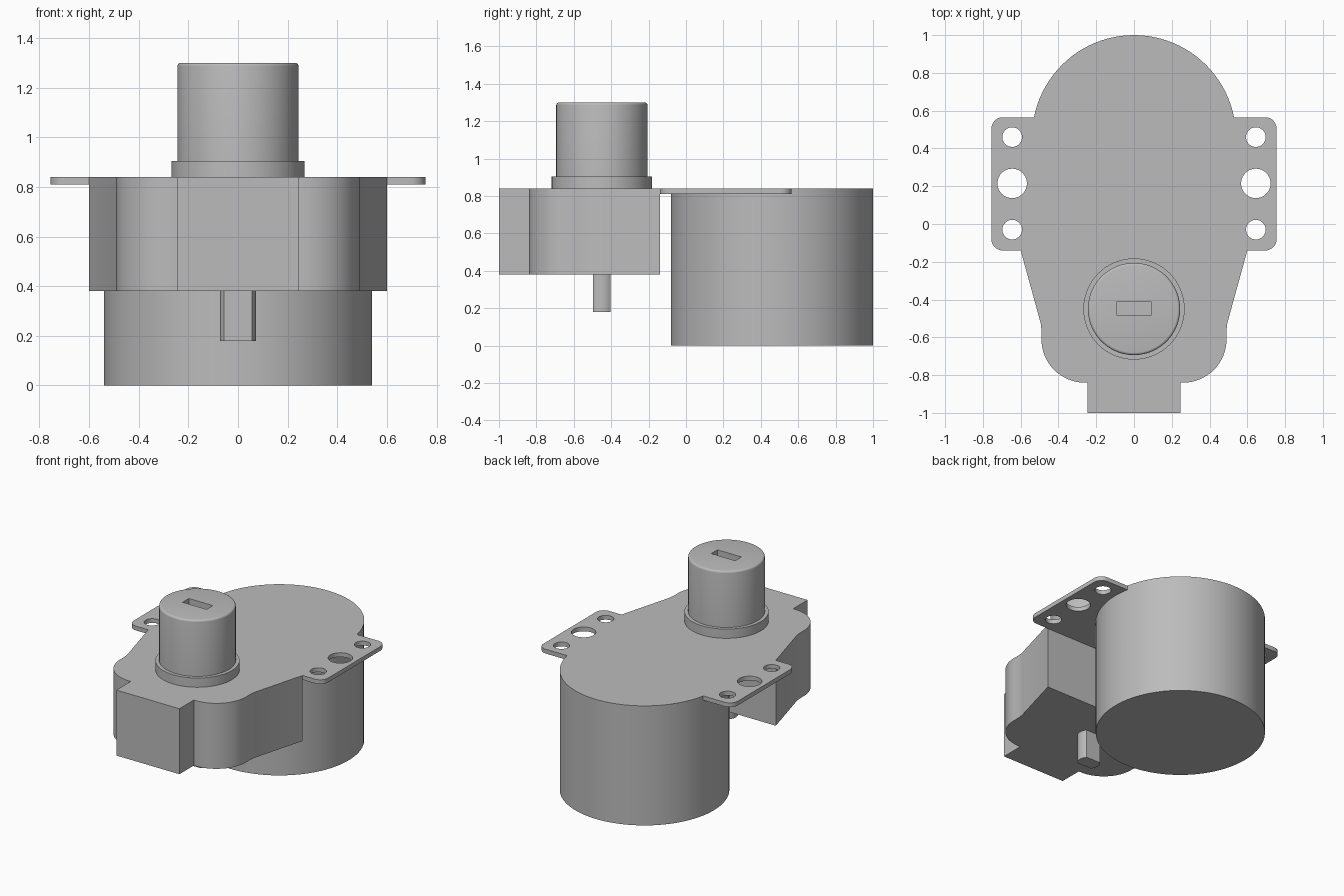
import bpy, bmesh, math

if "Cube" in bpy.data.objects:
    bpy.data.objects.remove(bpy.data.objects["Cube"], do_unlink=True)

metal = bpy.data.materials.new("grey_metal")
metal.use_nodes = True
GREY = (0.5, 0.5, 0.5, 1)
metal.diffuse_color = GREY
metal.node_tree.nodes["Principled BSDF"].inputs["Base Color"].default_value = GREY

TOP = 0.84          # shared top surface
SHAFT_Y = -0.45     # output shaft axis


def arc(cx, cy, r, start, end, steps):
    """Points along an arc, angles in degrees."""
    angles = [math.radians(start + (end - start) * i / steps) for i in range(steps + 1)]
    return [(cx + r * math.cos(a), cy + r * math.sin(a)) for a in angles]


def circle(cx, cy, r, steps=64):
    return arc(cx, cy, r, 0, 360, steps)[:-1]


def mirrored(half):
    """Close a right-hand half outline with its mirror image."""
    return half + [(-x, y) for x, y in reversed(half)]


def add_mesh(name, bm):
    bmesh.ops.recalc_face_normals(bm, faces=bm.faces)
    mesh = bpy.data.meshes.new(name)
    bm.to_mesh(mesh)
    bm.free()
    mesh.materials.append(metal)
    obj = bpy.data.objects.new(name, mesh)
    bpy.context.collection.objects.link(obj)
    return obj


def prism(name, outlines, z0, z1):
    """Extrude one or more closed outlines from z0 to z1."""
    bm = bmesh.new()
    for outline in outlines:
        face = bm.faces.new([bm.verts.new((x, y, z0)) for x, y in outline])
        new = bmesh.ops.extrude_face_region(bm, geom=[face], use_keep_orig=True)["geom"]
        verts = [g for g in new if isinstance(g, bmesh.types.BMVert)]
        bmesh.ops.translate(bm, verts=verts, vec=(0, 0, z1 - z0))
    return add_mesh(name, bm)


def select_only(obj):
    bpy.ops.object.select_all(action="DESELECT")
    obj.select_set(True)
    bpy.context.view_layer.objects.active = obj


def combine(obj, other, operation):
    """Apply a boolean and remove the other solid."""
    mod = obj.modifiers.new("boolean", "BOOLEAN")
    mod.operation, mod.solver, mod.object = operation, "EXACT", other
    select_only(obj)
    bpy.ops.object.modifier_apply(modifier=mod.name)
    bpy.data.objects.remove(other, do_unlink=True)


# Mounting plate with rounded ears and three holes on each side
plate_half = (arc(0.695, -0.08, 0.06, -90, 0, 8) + arc(0.695, 0.505, 0.06, 0, 90, 8))
body = prism("motor_body", [mirrored(plate_half)], 0.81, TOP)
holes = [circle(side * 0.645, y, r, 40) for side in (-1, 1)
         for y, r in ((0.46, 0.052), (0.215, 0.078), (-0.03, 0.052))]
combine(body, prism("hole_cutter", holes, 0.7, 0.95), "DIFFERENCE")

# Gearbox with tapered sides, rounded corners and a connector block in front
gear_half = ([(0.245, -1.0), (0.245, -0.84)] + arc(0.26, -0.61, 0.23, -90, 0, 16)
             + [(0.49, -0.56), (0.494, -0.525), (0.6, -0.14)])
gearbox = prism("gearbox", [mirrored(gear_half)], 0.38, TOP)
combine(body, gearbox, "UNION")

# Round motor can
combine(body, prism("motor_can", [circle(0, 0.46, 0.54, 96)], 0, TOP), "UNION")

# Collar around the output
collar = prism("collar", [circle(0, SHAFT_Y, 0.268)], 0.8, 0.905)

# Output knob with a softened rim and a slot in the top
knob = prism("output_knob", [circle(0, SHAFT_Y, 0.244)], 0.86, 1.3)
bm = bmesh.new()
bm.from_mesh(knob.data)
rim = [e for e in bm.edges if all(v.co.z > 1.29 for v in e.verts)]
bmesh.ops.bevel(bm, geom=rim, offset=0.014, segments=4, profile=0.5, affect="EDGES")
bm.to_mesh(knob.data)
bm.free()
slot = [(-0.093, -0.482), (0.093, -0.482), (0.093, -0.413), (-0.093, -0.413)]
combine(knob, prism("slot_cutter", [slot], 1.1, 1.4), "DIFFERENCE")

# Lower shaft stub with two flats
flat = math.degrees(math.asin(0.047 / 0.073))
stub_outline = (arc(0, SHAFT_Y, 0.073, -flat, flat, 10)
                + arc(0, SHAFT_Y, 0.073, 180 - flat, 180 + flat, 10))
stub = prism("lower_shaft", [stub_outline], 0.18, 0.4)

for part in (body, collar, knob, stub):
    select_only(part)
    bpy.ops.object.shade_smooth_by_angle(angle=math.radians(25))
